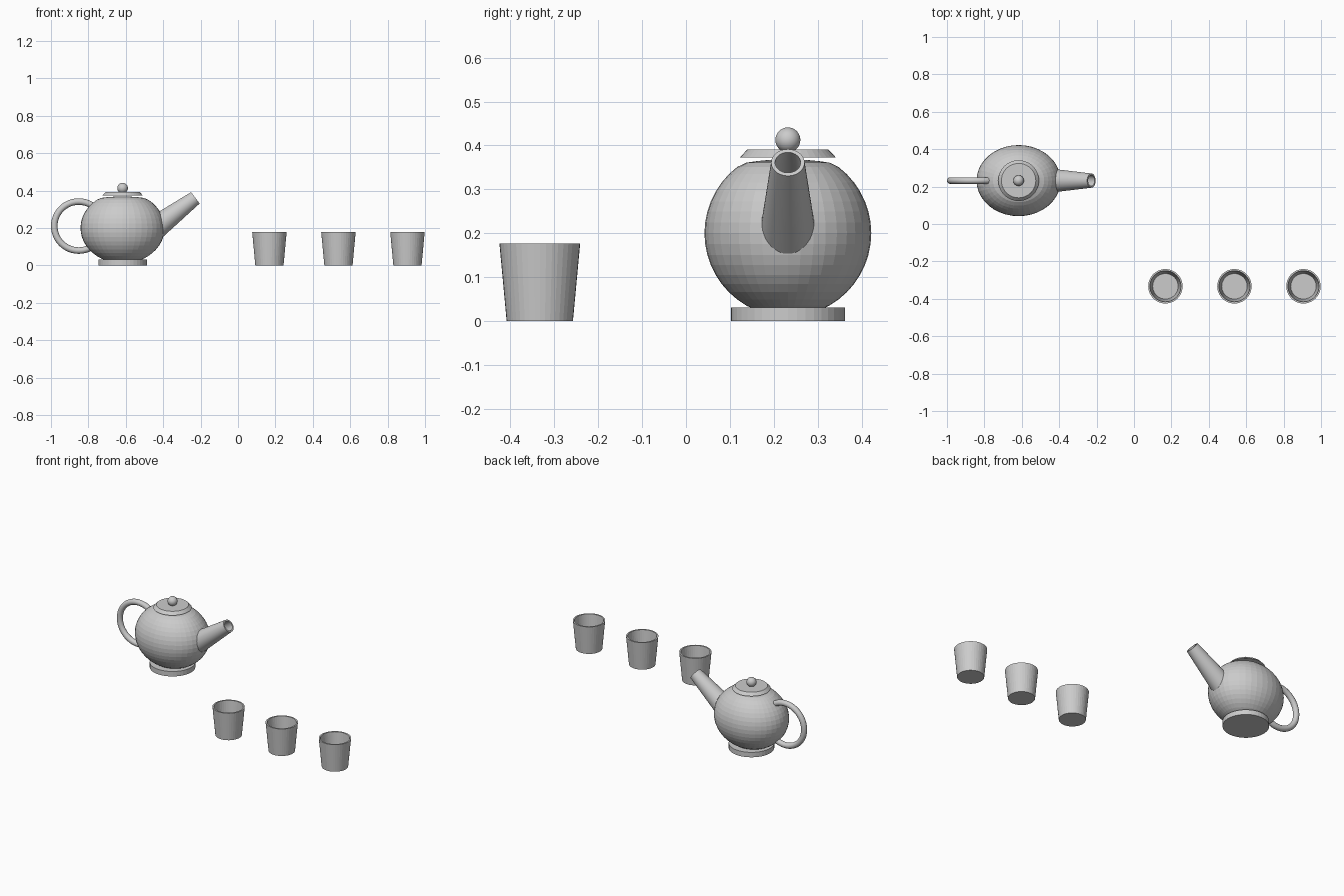
import bpy, bmesh
from math import sin, cos, pi, radians
from mathutils import Vector

if "Cube" in bpy.data.objects:
    bpy.data.objects.remove(bpy.data.objects["Cube"])

POT = Vector((-0.617, 0.232, 0.0))
SPOUT_AXIS = Vector((0.80, 0.0, 0.60)).normalized()
SPOUT_TIP = Vector((-0.228, 0.232, 0.361))


def lathe(name, profile, segments=40, location=(0, 0, 0), scale_x=1.0, axis=None, smooth=False):
    """Spin (radius, height) points about z; radius 0 makes a pole."""
    bm = bmesh.new()
    rings = []
    for r, z in profile:
        if r < 1e-5:
            rings.append([bm.verts.new((0, 0, z))])
        else:
            rings.append([bm.verts.new((r * cos(2 * pi * i / segments) * scale_x,
                                        r * sin(2 * pi * i / segments), z))
                          for i in range(segments)])
    for a, b in zip(rings, rings[1:]):
        for i in range(segments):
            j = (i + 1) % segments
            corners = [a[i % len(a)], a[j % len(a)], b[j % len(b)], b[i % len(b)]]
            bm.faces.new(list(dict.fromkeys(corners)))
    bmesh.ops.recalc_face_normals(bm, faces=bm.faces)
    mesh = bpy.data.meshes.new(name)
    bm.to_mesh(mesh)
    bm.free()
    obj = bpy.data.objects.new(name, mesh)
    bpy.context.collection.objects.link(obj)
    obj.location = location
    if axis is not None:
        obj.rotation_euler = axis.to_track_quat('Z', 'Y').to_euler()
    if smooth:
        shade_smooth(obj)
    return obj


def shade_smooth(obj):
    bpy.ops.object.select_all(action='DESELECT')
    obj.select_set(True)
    bpy.context.view_layer.objects.active = obj
    bpy.ops.object.shade_smooth_by_angle(angle=radians(35))


def ball(radius, centre_z, rings):
    return [(radius * sin(pi * i / rings), centre_z - radius * cos(pi * i / rings))
            for i in range(rings + 1)]


# Teapot body: faceted ball, wider along x, with a flattened crown under the lid
CROWN = 0.359
body = [(r, z if z < CROWN else CROWN + (z - CROWN) * 0.3) for r, z in ball(0.19, 0.20, 24)]
lathe("teapot_body", body, location=POT, scale_x=0.225 / 0.19)

# Foot ring, lid and knob
lathe("teapot_foot", [(0, 0), (0.13, 0), (0.13, 0.031), (0, 0.031)], location=POT)
lathe("teapot_lid", [(0, 0.373), (0.109, 0.373), (0.092, 0.391), (0, 0.391)], location=POT)
lathe("teapot_knob", ball(0.0285, 0.4125, 16), 32, location=POT, smooth=True)

# Spout: tapered hollow tube, built from its tip back into the body
lathe("teapot_spout", [(0, -0.27), (0.064, -0.27), (0.038, 0), (0.029, 0),
                       (0.050, -0.25), (0, -0.25)],
      location=SPOUT_TIP, axis=SPOUT_AXIS, smooth=True)

# Handle: upright ring whose inner side is buried in the body
bpy.ops.mesh.primitive_torus_add(major_radius=0.131, minor_radius=0.0175,
                                 major_segments=48, minor_segments=16,
                                 location=(-0.8515, POT.y, 0.21),
                                 rotation=(pi / 2, 0, 0))
handle = bpy.context.object
handle.name = "teapot_handle"
shade_smooth(handle)

# Three tapered cups in a row
cup = [(0, 0), (0.0755, 0), (0.092, 0.177), (0.083, 0.177), (0.068, 0.012), (0, 0.012)]
for n in range(3):
    lathe(f"cup_{n + 1}", cup, location=(0.168 + 0.369 * n, -0.333, 0))
